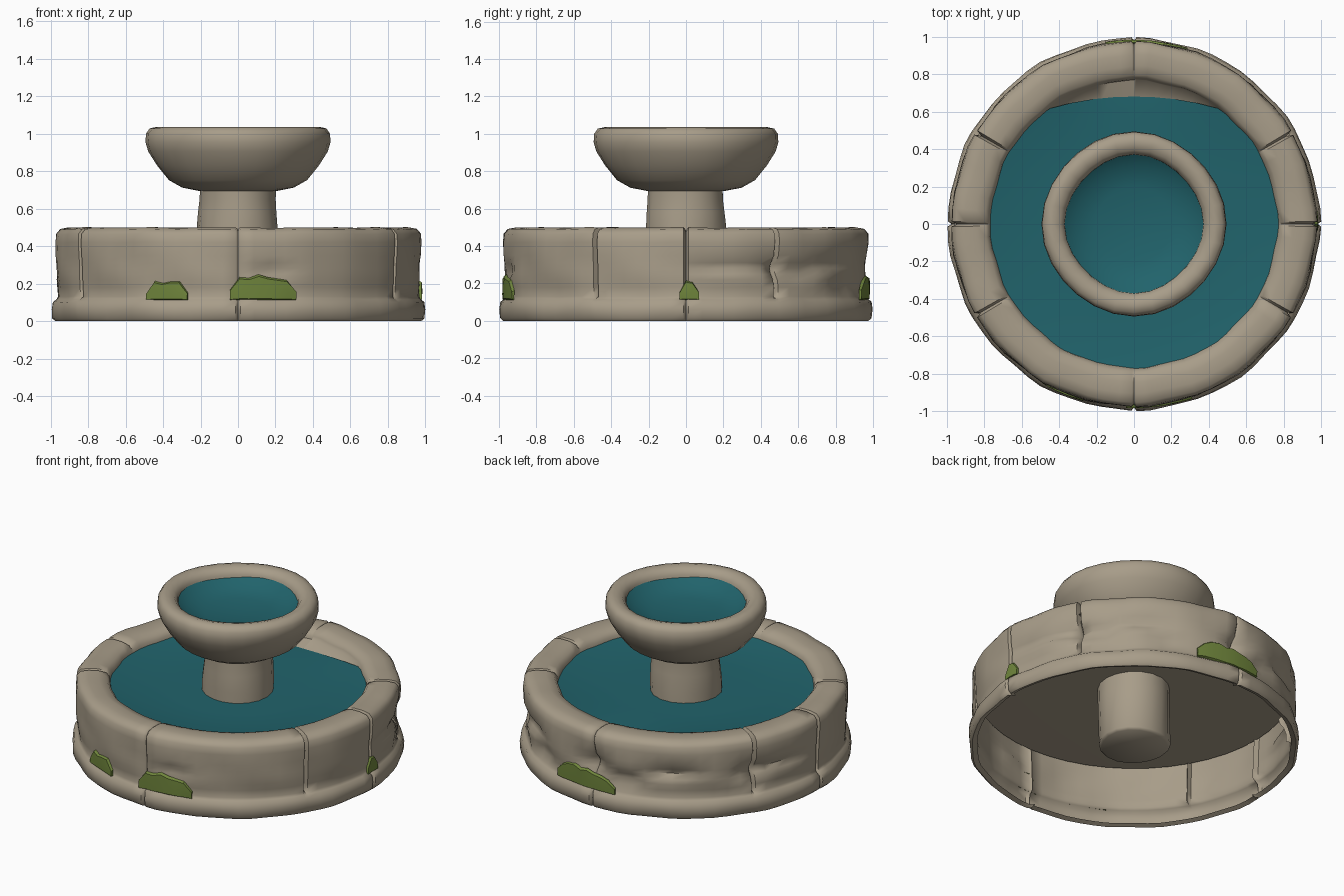
import bpy, bmesh, math, random
from math import sin, cos, radians, pi, exp

if "Cube" in bpy.data.objects:
    bpy.data.objects.remove(bpy.data.objects["Cube"])

random.seed(4)


def material(name, rgb):
    m = bpy.data.materials.new(name)
    m.diffuse_color = (*rgb, 1)
    m.use_nodes = True
    m.node_tree.nodes["Principled BSDF"].inputs["Base Color"].default_value = m.diffuse_color
    return m


STONE = material("warm_stone", (0.39, 0.335, 0.25))
WATER = material("teal_water", (0.015, 0.125, 0.148))
MOSS = material("green_moss", (0.16, 0.235, 0.045))


def finish(bm, name, mats, angle=50):
    me = bpy.data.meshes.new(name)
    bm.to_mesh(me)
    bm.free()
    ob = bpy.data.objects.new(name, me)
    bpy.context.collection.objects.link(ob)
    for m in mats:
        me.materials.append(m)
    bpy.ops.object.select_all(action='DESELECT')
    ob.select_set(True)
    bpy.context.view_layer.objects.active = ob
    bpy.ops.object.shade_smooth_by_angle(angle=radians(angle))
    return ob


def revolve(profile, angles, shape=None):
    """Turn an (r, z) profile around z; shape(a, r, z) may alter each point."""
    bm = bmesh.new()
    cols = []
    for a in angles:
        col = []
        for r, z in profile:
            r, z = shape(a, r, z) if shape else (r, z)
            col.append(bm.verts.new((r * cos(radians(a)), r * sin(radians(a)), z)))
        cols.append(col)
    for k in range(len(cols)):
        p, q = cols[k], cols[(k + 1) % len(cols)]
        for j in range(len(profile) - 1):
            bm.faces.new((p[j], q[j], q[j + 1], p[j + 1]))
    bmesh.ops.remove_doubles(bm, verts=bm.verts, dist=0.0005)
    return bm


def ring(n):
    return [360 * i / n for i in range(n)]


def gap(a, b):
    return abs((a - b + 180) % 360 - 180)


def bare(a):
    """How far the water has drawn back from the rear wall."""
    return 0.092 * max(0, 1 - (gap(a, 90) / 38) ** 2)


# Basin wall: hollow shell with block joints and chipped spots
JOINTS = {0: 0.03, 30: 0.035, 150: 0.035, 180: 0.03, 210: 0.03, 330: 0.03, 270: 0.015, 90: 0.015}
# chips: angle, height, angular width, height width, depth
CHIPS = [(8, .29, 6, .025, .03), (20, .29, 7, .03, .035), (30, .28, 4, .05, .05),
         (38, .25, 4, .05, .05), (52, .30, 9, .03, .04), (62, .20, 6, .05, .03),
         (90, .28, 4, .06, .06), (103, .22, 5, .05, .055), (120, .29, 9, .03, .045),
         (149, .27, 5, .05, .05), (162, .28, 9, .03, .035), (281, .27, 5, .04, .03)]
BASE_TOP = 0.115


def wall_shape(a, r, z):
    if r < 0.758:
        return r - bare(a), z
    for j, d in JOINTS.items():
        if gap(a, j) < 0.1:
            if z < BASE_TOP + .01:
                d = 0.02 if j % 90 == 0 else 0
            if z > 0.46:
                z -= d * 0.6
            if r > 0.88:
                r -= d
    if r > 0.9 and z > 0.14:
        for ca, cz, wa, wz, d in CHIPS:
            r -= d * exp(-(gap(a, ca) / wa) ** 2 - ((z - cz) / wz) ** 2)
    jit = 0.004 * sin(a * 0.21 + z * 17) + 0.003 * sin(a * 0.37 + 1)
    return r + jit, max(0, z + (jit * 0.35 if 0.02 < z else 0))


angles = {float(a) for a in range(0, 360, 5)}
for j in JOINTS:
    angles |= {(j - .8) % 360, (j + .8) % 360}
wall_profile = [(.945, .012), (.975, 0), (.99, .015), (.993, .06), (.987, .1), (.968, BASE_TOP),
                (.959, .13), (.964, .18), (.969, .22), (.971, .25), (.972, .28), (.972, .31),
                (.973, .35), (.973, .42), (.969, .465), (.948, .49), (.90, .499), (.84, .498),
                (.79, .486), (.770, .46), (.765, .44), (.755, .405)]
finish(revolve(wall_profile, sorted(angles), wall_shape), "basin_wall", [STONE], 55)

# Basin floor seen from beneath
finish(revolve([(.2, .398), (.6, .398), (.957, .4)], ring(48)), "basin_floor", [STONE])


# Basin water: shallow dish, drawn back at the rear edge
def water_shape(a, r, z):
    d = bare(a)
    return (r - d, z - d * .3) if r > .7 else (r, z)


finish(revolve([(.772, .442), (.62, .417), (.4, .41), (.19, .41)], ring(40), water_shape),
       "basin_water", [WATER], 80)


# Pillar running down through the basin
def pillar_shape(a, r, z):
    return r + (0.005 * sin(radians(a * 3) + z * 9) if r > .1 else 0), z


finish(revolve([(0, 0), (.2, 0), (.215, .015), (.215, .3), (.217, .48), (.209, .58),
                (.203, .65), (.203, .71)], ring(18), pillar_shape), "pillar", [STONE])


# Upper bowl and its water
def bowl_shape(a, r, z):
    k = 0.005 * sin(radians(a * 4) + 8 * z)
    return r + (k if r > .25 else 0), z


bowl_profile = [(0, .695), (.21, .695), (.30, .712), (.37, .752), (.43, .83), (.475, .905),
                (.489, .955), (.486, 1.0), (.467, 1.028), (.43, 1.036), (.39, 1.025),
                (.366, .995), (.362, .95)]
finish(revolve(bowl_profile, ring(28), bowl_shape), "upper_bowl", [STONE], 60)
finish(revolve([(.37, .985), (.31, .94), (.2, .915), (0, .905)], ring(28)),
       "bowl_water", [WATER], 80)


# Moss patches hugging the foot of the wall
def moss(name, a0, a1, height, tilt):
    bm = bmesh.new()
    n = max(3, round((a1 - a0) / 3))
    cols = []
    for i in range(n + 1):
        t = i / n
        a = a0 + (a1 - a0) * t
        edge = min(1, 4 * t + .35, 4 * (1 - t) + .35)
        top = .12 + height * edge * (1 + tilt * (t - .5)) * random.uniform(.88, 1.05)
        col = []
        for r, f in ((.968, 0), (.981, .06), (.982, .5), (.981, .92), (.966, 1)):
            rr = r + random.uniform(-.002, .002)
            col.append(bm.verts.new((rr * cos(radians(a)), rr * sin(radians(a)),
                                     .112 + (top - .112) * f)))
        cols.append(col)
    for p, q in zip(cols, cols[1:]):
        for j in range(4):
            bm.faces.new((p[j], q[j], q[j + 1], p[j + 1]))
    for col, flip in ((cols[0], True), (cols[-1], False)):
        bm.faces.new(col if not flip else col[::-1])
    bmesh.ops.recalc_face_normals(bm, faces=bm.faces)
    finish(bm, name, [MOSS], 40)


moss("moss_front_left", 240, 254, .09, 0)
moss("moss_front", 267.5, 288.5, .122, -.1)
moss("moss_right", -2, 4, .10, 0)
moss("moss_back", 73, 99, .115, -.4)
